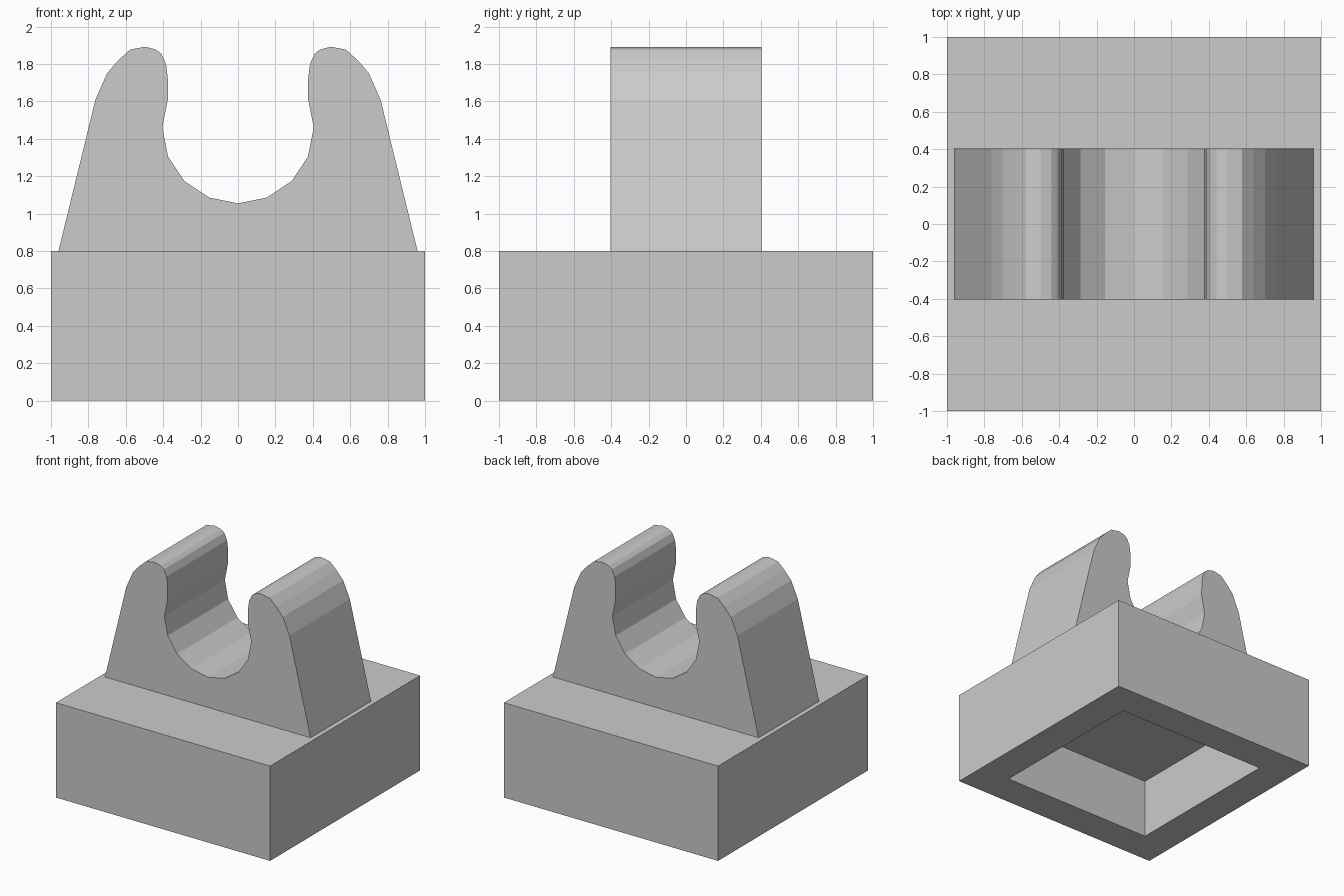
import bpy, bmesh, math
from mathutils import Vector

if "Cube" in bpy.data.objects:
    bpy.data.objects.remove(bpy.data.objects["Cube"])


def make_object(name, bm):
    bmesh.ops.recalc_face_normals(bm, faces=bm.faces)
    mesh = bpy.data.meshes.new(name)
    bm.to_mesh(mesh)
    bm.free()
    obj = bpy.data.objects.new(name, mesh)
    bpy.context.collection.objects.link(obj)
    return obj


# Base block with a square pocket in its underside
BASE_H, WALL, POCKET = 0.8, 0.4, 0.51
bm = bmesh.new()
bmesh.ops.create_cube(bm, size=2)
for v in bm.verts:
    v.co.z = BASE_H if v.co.z > 0 else 0.0
bm.normal_update()
bottom = min(bm.faces, key=lambda f: f.calc_center_median().z)
bmesh.ops.inset_region(bm, faces=[bottom], thickness=WALL)
ext = bmesh.ops.extrude_face_region(bm, geom=[bottom])
bmesh.ops.translate(bm, vec=(0, 0, POCKET),
                    verts=[g for g in ext["geom"] if isinstance(g, bmesh.types.BMVert)])
if bottom.is_valid:
    bmesh.ops.delete(bm, geom=[bottom], context='FACES_ONLY')
make_object("base_block", bm)

# Clip profile, right half: round seat from its lowest point, then the arm
R, SEAT_Z, HALF_W = 0.405, 1.46, 0.403
seat = [(R * math.sin(a), SEAT_Z - R * math.cos(a))
        for a in (math.radians(22.5 * i) for i in range(6))]
arm = [(0.375, 1.72), (0.385, 1.80), (0.41, 1.855), (0.44, 1.878),
       (0.497, 1.892), (0.577, 1.877), (0.64, 1.82), (0.70, 1.75),
       (0.762, 1.61), (0.96, BASE_H)]
right = seat + arm
profile = right + [(-x, z) for x, z in reversed(right[1:])]

# Clip: mirrored profile extruded from front to back
bm = bmesh.new()
face = bm.faces.new([bm.verts.new((x, -HALF_W, z)) for x, z in profile])
ext = bmesh.ops.extrude_face_region(bm, geom=[face], use_keep_orig=True)
bmesh.ops.translate(bm, vec=Vector((0, 2 * HALF_W, 0)),
                    verts=[g for g in ext["geom"] if isinstance(g, bmesh.types.BMVert)])
make_object("clip", bm)
